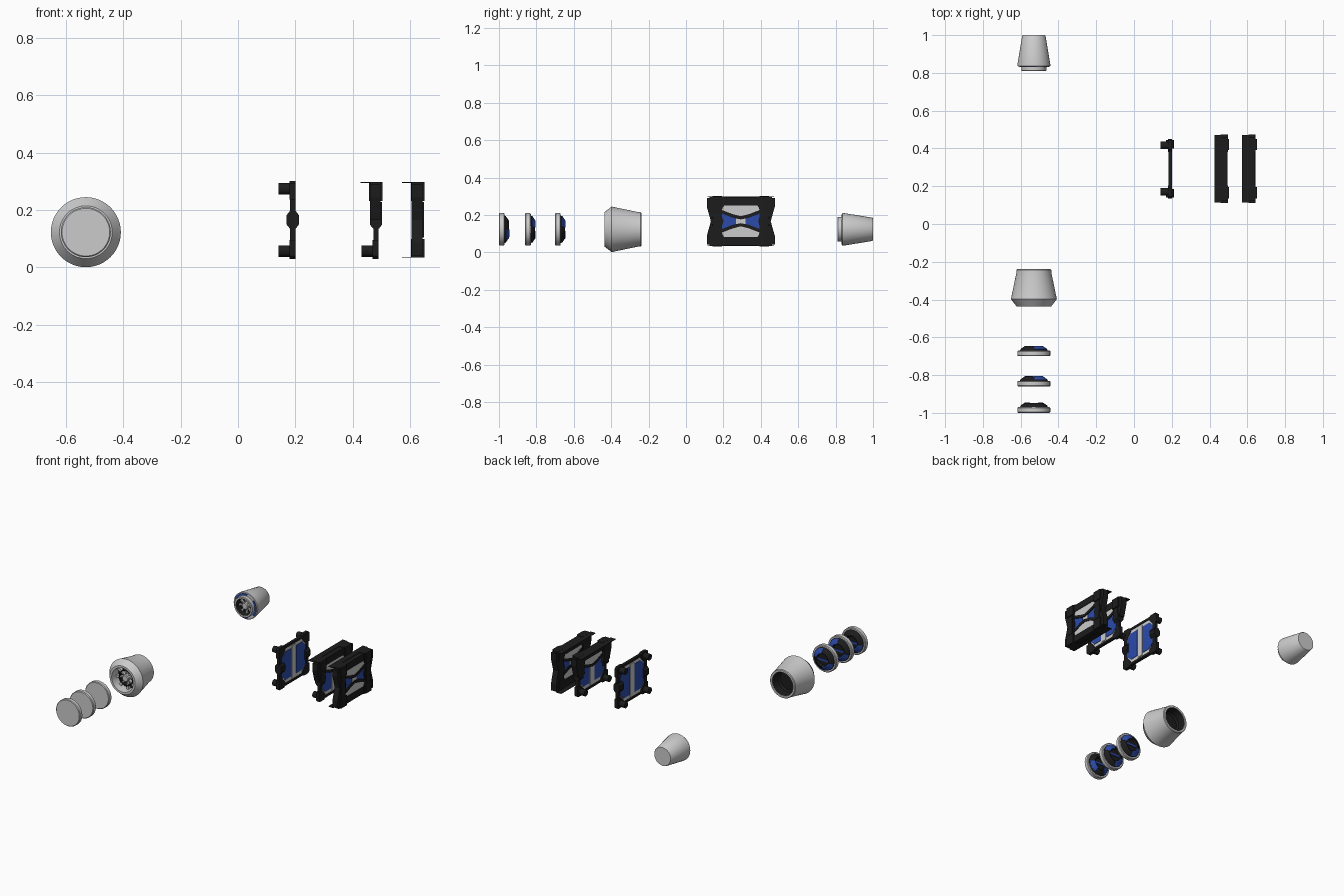
import bpy, bmesh
from math import sin, cos, radians, pi

if "Cube" in bpy.data.objects:
    bpy.data.objects.remove(bpy.data.objects["Cube"])

CX, CZ = -0.53, 0.123      # axis of the round parts
YM, ZM = 0.293, 0.166      # middle of the panels


def material(name, rgb):
    m = bpy.data.materials.new(name)
    m.diffuse_color = (*rgb, 1)
    m.use_nodes = True
    m.node_tree.nodes["Principled BSDF"].inputs["Base Color"].default_value = m.diffuse_color
    return m


BLACK = material("black", (0.012, 0.012, 0.012))
BLUE = material("blue", (0.025, 0.07, 0.4))


def finish(name, bm, mat=None, smooth=False):
    bmesh.ops.remove_doubles(bm, verts=bm.verts, dist=1e-5)
    bmesh.ops.recalc_face_normals(bm, faces=bm.faces)
    me = bpy.data.meshes.new(name)
    bm.to_mesh(me)
    bm.free()
    ob = bpy.data.objects.new(name, me)
    bpy.context.collection.objects.link(ob)
    if mat:
        me.materials.append(mat)
    if smooth:
        bpy.ops.object.select_all(action='DESELECT')
        ob.select_set(True)
        bpy.context.view_layer.objects.active = ob
        bpy.ops.object.shade_smooth_by_angle(angle=radians(30))
    return ob


def lathe(name, profile, mat=None, a0=0, a1=360, closed=False):
    """Turn (radius, y) points about the round parts' axis."""
    bm = bmesh.new()
    n = max(4, round(48 * (a1 - a0) / 360))
    pts = profile + profile[:1] if closed else profile
    rings = []
    for i in range(n + 1):
        a = radians(a0 + (a1 - a0) * i / n)
        rings.append([bm.verts.new((CX + r * cos(a), y, CZ + r * sin(a))) for r, y in pts])
    for p, q in zip(rings, rings[1:]):
        for k in range(len(pts) - 1):
            bm.faces.new((p[k], p[k + 1], q[k + 1], q[k]))
    bmesh.ops.dissolve_degenerate(bm, dist=1e-6, edges=bm.edges)
    if closed and a1 - a0 < 360:
        bm.faces.new(rings[0][:-1])
        bm.faces.new(rings[-1][:-1])
    return finish(name, bm, mat, True)


def prism(name, poly, lo, hi, mat=None, axis='x', flips=((1, 1),)):
    """Extrude an outline along x (outline in y,z) or y (outline in x,z).
    flips repeat it mirrored about the panel middle."""
    bm = bmesh.new()
    for fy, fz in flips:
        loops = []
        for d in (lo, hi):
            loop = []
            for u, z in poly:
                x, y = (d, u) if axis == 'x' else (u, d)
                loop.append(bm.verts.new((x, YM + (y - YM) * fy, ZM + (z - ZM) * fz)))
            loops.append(loop)
        a, b = loops
        bm.faces.new(a)
        bm.faces.new(b[::-1])
        for i in range(len(a)):
            j = (i + 1) % len(a)
            bm.faces.new((a[i], a[j], b[j], b[i]))
    return finish(name, bm, mat)


def rect(u0, u1, z0, z1):
    return [(u0, z0), (u1, z0), (u1, z1), (u0, z1)]


def circle(u, z, r, n=24):
    return [(u + r * cos(2 * pi * i / n), z + r * sin(2 * pi * i / n)) for i in range(n)]


SIDES = ((1, 1), (-1, 1))
CORNERS = ((1, 1), (-1, 1), (1, -1), (-1, -1))

# three round caps with dark raised backs and blue segments
for i, (y, blues) in enumerate([(-1.0, ((-60, 0), (185, 240))),
                                (-0.86, ((12, 88), (192, 268))),
                                (-0.70, ((12, 88), (192, 268)))]):
    lathe(f"cap_{i+1}_disc", [(0, y), (.083, y), (.087, y + .004), (.087, y + .026),
                             (.083, y + .03), (0, y + .03)])
    lathe(f"cap_{i+1}_raised_back", [(.074, y + .03), (.07, y + .037), (.047, y + .053),
                                    (.042, y + .053), (.036, y + .042), (0, y + .042)], BLACK)
    for a0, a1 in blues:
        lathe(f"cap_{i+1}_blue_segment", [(.071, y + .036), (.072, y + .038), (.047, y + .055),
                                         (.041, y + .055), (.041, y + .048)], BLUE, a0, a1, True)
    prism(f"cap_{i+1}_crossbar", rect(CX - .04, CX + .04, CZ - .006, CZ + .006),
          y + .04, y + .048, BLUE, 'y')

# large flared nozzle, open at both ends
lathe("nozzle_shell", [(.092, -.436), (.122, -.397), (.119, -.385), (.092, -.255), (.092, -.243),
                       (.088, -.239), (.076, -.239), (.073, -.29), (.07, -.35), (.078, -.436)],
      None, closed=True)
lathe("nozzle_front_floor", [(0, -.375), (.073, -.375), (.073, -.37), (0, -.37)], BLACK)
lathe("nozzle_back_lining", [(.0755, -.243), (.07, -.29), (.06, -.30), (0, -.30)], BLACK)
lathe("nozzle_hub", [(0, -.41), (.018, -.41), (.022, -.405), (.022, -.372)])
for k in range(8):
    lathe("nozzle_vane", [(.022, -.375), (.074, -.375), (.074, -.395), (.022, -.395)],
          None, k * 45, k * 45 + 14, True)
lathe("nozzle_grill_ring", [(.045, -.40), (.052, -.40), (.052, -.372), (.045, -.372)], BLACK, closed=True)

# far tapered plug with stepped collar
lathe("plug_shell", [(0, 1.0), (.059, 1.0), (.062, .996), (.087, .845), (.087, .837), (.084, .834),
                     (.066, .834), (.066, .812), (.064, .81), (.054, .81), (.05, .86), (0, .86)])
for k in range(3):
    lathe("plug_blue_arc", [(.069, .835), (.069, .831), (.08, .831), (.08, .835)], BLUE,
          k * 120 - 40, k * 120 + 40, True)
lathe("plug_lining", [(.0535, .812), (.049, .85), (0, .85)], BLACK)
lathe("plug_hub", [(0, .825), (.018, .825), (.022, .83), (.022, .85)])
for k in range(8):
    lathe("plug_vane", [(.022, .848), (.048, .848), (.048, .836), (.022, .836)],
          None, k * 45, k * 45 + 14, True)


def base_panel(n, x, peg_rows):
    """Grey plate with blue fields, dark edges, lumps and corner pegs."""
    p = f"panel_{n}_"
    prism(p + "plate", rect(.155, .431, .05, .282), x - .005, x + .005)
    field = [(.172, .105), (.19, .09), (.205, .075), (.268, .075), (.268, .257),
             (.205, .257), (.19, .242), (.172, .227)]
    prism(p + "blue_fields", field, x - .008, x + .008, BLUE, flips=SIDES)
    prism(p + "middle_strip", rect(.272, .314, .06, .272), x - .009, x + .009)
    prism(p + "side_rails", rect(.145, .17, .08, .252), x - .009, x + .009, BLACK, flips=SIDES)
    prism(p + "end_rails", rect(.19, .396, .037, .052), x - .009, x + .009, BLACK,
          flips=((1, 1), (1, -1)))
    corner = [(.135, .04), (.145, .03), (.19, .03), (.205, .042), (.205, .06), (.175, .095), (.135, .095)]
    prism(p + "corners", corner, x - .012, x + .009, BLACK, flips=peg_rows)
    lump = [(x - .022, .15), (x - .010, .135), (x + .010, .135), (x + .021, .15),
            (x + .021, .182), (x + .010, .197), (x - .010, .197), (x - .022, .182)]
    prism(p + "side_lumps", lump, .14, .185, BLACK, 'y', SIDES)
    prism(p + "pegs", circle(.17, .057, .02), x - .05, x - .01, BLACK, flips=peg_rows)


def armour(n, x, fz):
    """Half of the armour; fz = 1 upper, -1 lower."""
    p = f"panel_{n}_{'upper' if fz > 0 else 'lower'}_"
    both, one = ((1, fz), (-1, fz)), ((1, fz),)
    pillar = [(.133, ZM), (.2, ZM), (.193, .19), (.193, .235), (.205, .25), (.205, .298), (.125, .298),
              (.125, .29), (.111, .29), (.111, .245)]
    prism(p + "pillars", pillar, x - .022, x + .016, BLACK, flips=both)
    prism(p + "pillar_blocks", rect(.135, .195, .232, .298), x - .024, x + .023, BLACK, flips=both)
    prism(p + "pillar_ribs", rect(.145, .185, ZM, .228), x - .02, x + .021, BLACK, flips=both)
    prism(p + "beam", rect(.2, .386, .25, .295), x - .022, x + .014, BLACK, flips=one)
    prism(p + "ledge", rect(.115, .471, .295, .2975), x - .055, x - .018, BLACK, flips=one)
    prism(p + "grey_fill", [(.19, .252), (.19, .215), (.293, .185), (.396, .215), (.396, .252)],
          x - .012, x + .011, flips=one)
    prism(p + "chevron", [(.19, .227), (.19, .208), (.25, .185), (.293, .176), (.336, .185), (.396, .208),
                          (.396, .227), (.336, .204), (.293, .193), (.25, .204)],
          x - .014, x + .015, BLACK, flips=one)


# three panels: bare, half armoured, fully armoured
base_panel(1, .191, CORNERS)
base_panel(2, .481, SIDES)
armour(2, .481, 1)
base_panel(3, .627, ())
armour(3, .627, 1)
armour(3, .627, -1)
